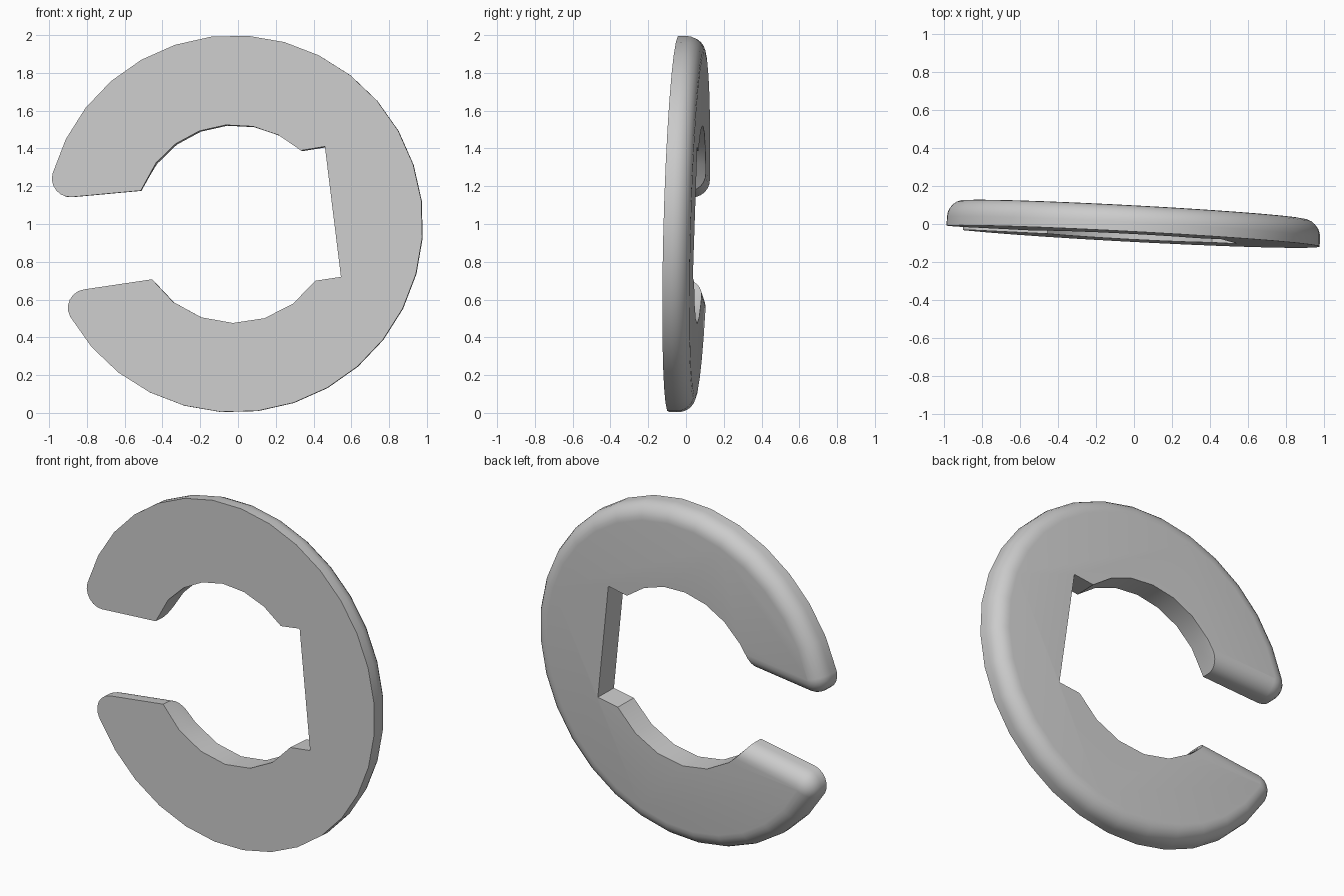
import bpy, bmesh
from math import sin, cos, atan2, pi, radians, sqrt
from mathutils import Vector

cube = bpy.data.objects.get("Cube")
if cube:
    bpy.data.objects.remove(cube)

OUTER, TIP, FILLET, THICK = 0.998, 0.098, 0.092, 0.14
BORE = 0.525
CENTRE = Vector((-0.02, -0.066, 1.001))
# Slightly tilted plane of the ring
AXIS_U = Vector((1, -0.053, 0))
AXIS_V = Vector((0, 0.0275, 1))
NORMAL = Vector((0.053, 1, -0.0275)).normalized()


def polar(radius, angle, centre=Vector((0, 0))):
    return centre + radius * Vector((cos(angle), sin(angle)))


def arc(radius, start, end, steps, centre=Vector((0, 0))):
    return [polar(radius, start + (end - start) * i / steps, centre)
            for i in range(steps + 1)]


def hit_circle(point, direction, radius):
    """Outward crossing of a line with a circle about the origin."""
    b = point.dot(direction)
    return point + direction * (-b + sqrt(b * b - point.dot(point) + radius ** 2))


# Straight sides of the gap: a point, the outward direction, the normal into the metal
def gap_side(inner, outer, up):
    d = (Vector(outer) - Vector(inner)).normalized()
    return Vector(inner), d, Vector((d.y, -d.x)) * up


upper = gap_side((-0.49, 0.176), (-0.87, 0.141), 1)
lower = gap_side((-0.43, -0.293), (-0.80, -0.348), -1)
if upper[2].y < 0:
    upper = (upper[0], upper[1], -upper[2])
if lower[2].y > 0:
    lower = (lower[0], lower[1], -lower[2])


def tip(side, inset):
    """Rounded end, from the outer rim to the gap side."""
    p, d, n = side
    c = hit_circle(p + n * TIP, d, OUTER - TIP)
    a = atan2(c.y, c.x)
    b = atan2(-n.y, -n.x)
    turn = (b - a + pi) % (2 * pi) - pi
    return a, arc(TIP - inset, a, a + turn, 6, c)


def outline(inset):
    a_up, tip_up = tip(upper, inset)
    a_low, tip_low = tip(lower, inset)
    rim = arc(OUTER - inset, a_up, a_low, 28)[1:-1]
    corner_up = hit_circle(upper[0] + upper[2] * inset, upper[1], BORE)
    corner_low = hit_circle(lower[0] + lower[2] * inset, lower[1], BORE)
    bore_low = arc(BORE, radians(-128), radians(-35), 5)
    notch = [Vector((0.565, -0.281)), Vector((0.48, 0.409))]
    bore_up = arc(BORE, radians(47.7), radians(142), 6)
    return (tip_up[::-1] + rim + tip_low + [corner_low] + bore_low
            + notch + bore_up + [corner_up])


# Flat front, short straight wall, then a quarter-round to the flat back
layers = [(0, 0)]
for i in range(7):
    t = i / 6 * pi / 2
    layers.append((FILLET * (1 - cos(t)), THICK - FILLET + FILLET * sin(t)))

bm = bmesh.new()
rings = []
for inset, depth in layers:
    rings.append([bm.verts.new(CENTRE + AXIS_U * p.x + AXIS_V * p.y + NORMAL * depth)
                  for p in outline(inset)])
count = len(rings[0])
for r0, r1 in zip(rings, rings[1:]):
    for i in range(count):
        j = (i + 1) % count
        bm.faces.new((r0[i], r0[j], r1[j], r1[i]))
bm.faces.new(rings[0])
bm.faces.new(rings[-1])
bmesh.ops.recalc_face_normals(bm, faces=bm.faces)
mesh = bpy.data.meshes.new("retaining_ring")
bm.to_mesh(mesh)
bm.free()

# Plain grey metal
grey = bpy.data.materials.new("grey")
grey.use_nodes = True
grey.diffuse_color = (0.6, 0.6, 0.6, 1)
grey.node_tree.nodes["Principled BSDF"].inputs["Base Color"].default_value = (0.6, 0.6, 0.6, 1)
mesh.materials.append(grey)

ring = bpy.data.objects.new("retaining_ring", mesh)
bpy.context.collection.objects.link(ring)
bpy.context.view_layer.objects.active = ring
ring.select_set(True)
bpy.ops.object.shade_smooth_by_angle(angle=radians(30))
